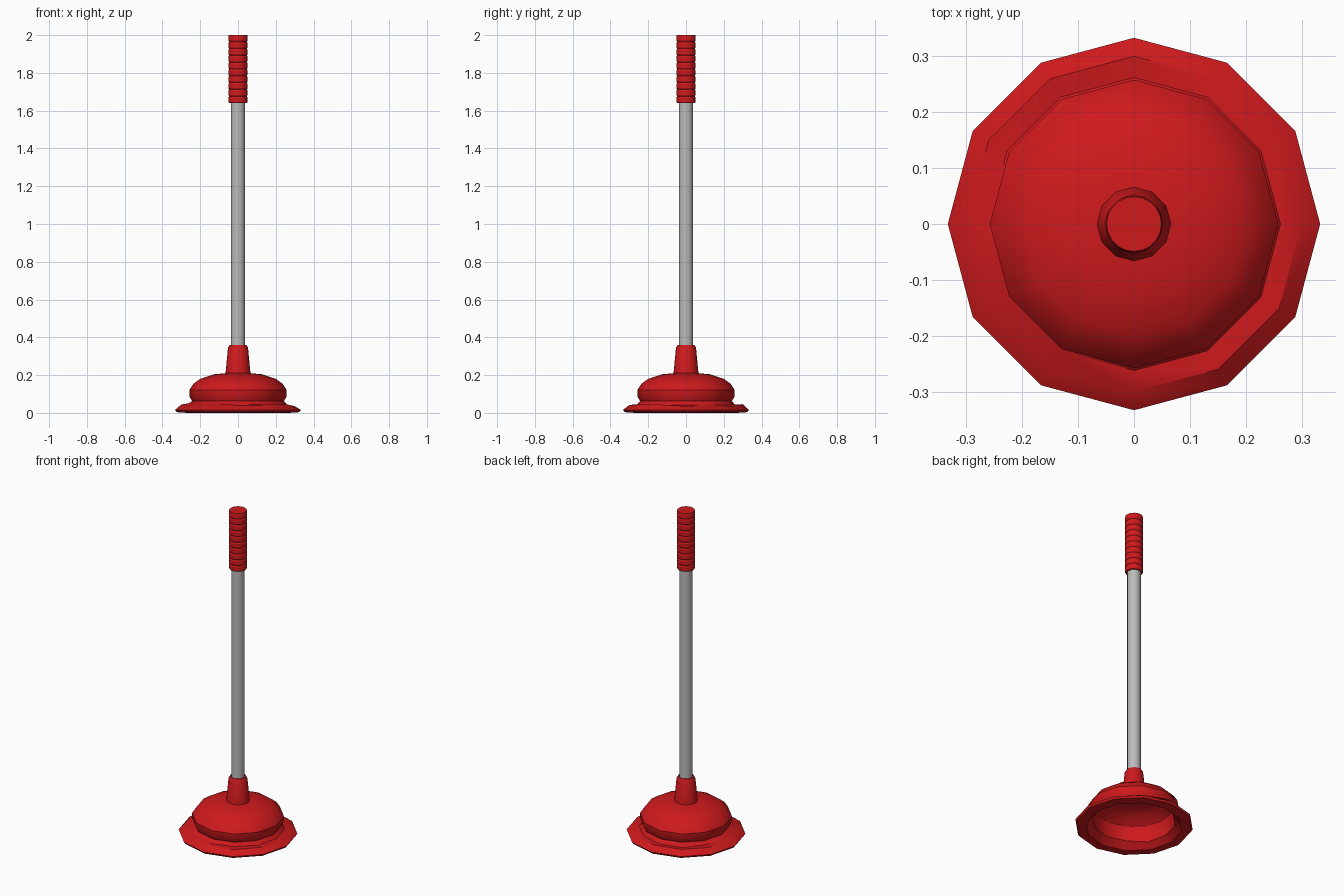
import bpy, bmesh, math, random

if "Cube" in bpy.data.objects:
    bpy.data.objects.remove(bpy.data.objects["Cube"])

random.seed(4)


def material(name, color):
    m = bpy.data.materials.new(name)
    m.diffuse_color = color
    m.use_nodes = True
    m.node_tree.nodes["Principled BSDF"].inputs["Base Color"].default_value = m.diffuse_color
    return m


def lathe(name, profile, sides, mat=None, smooth=35, jitter=0.0, twist=0.0):
    """Revolve (radius, z) points about z; radius 0 makes a pole."""
    bm = bmesh.new()
    rings = []
    for i, (r, z) in enumerate(profile):
        if r == 0:
            rings.append([bm.verts.new((0, 0, z))] * sides)
            continue
        ring = []
        for k in range(sides):
            a = 2 * math.pi * k / sides + twist
            dz = random.uniform(-jitter, jitter) if 0.02 < z < 0.06 else 0
            ring.append(bm.verts.new((r * math.cos(a), r * math.sin(a), z + dz)))
        rings.append(ring)
    for a, b in zip(rings, rings[1:]):
        for k in range(sides):
            n = (k + 1) % sides
            bm.faces.new(list(dict.fromkeys((a[k], a[n], b[n], b[k]))))
    bmesh.ops.recalc_face_normals(bm, faces=bm.faces)
    me = bpy.data.meshes.new(name)
    bm.to_mesh(me)
    bm.free()
    ob = bpy.data.objects.new(name, me)
    bpy.context.collection.objects.link(ob)
    if mat:
        me.materials.append(mat)
    bpy.ops.object.select_all(action='DESELECT')
    ob.select_set(True)
    bpy.context.view_layer.objects.active = ob
    bpy.ops.object.shade_smooth_by_angle(angle=math.radians(smooth))
    return ob


red = material("red_rubber", (0.62, 0.01, 0.012, 1))
grey = material("grey_metal", (0.5, 0.5, 0.5, 1))

# Hollow rubber cup: neck, dome, pinched waist, flared lip, then the inside
cup = [(0, 0.355), (0.045, 0.36), (0.053, 0.345), (0.066, 0.21),
       (0.13, 0.204), (0.2, 0.18), (0.235, 0.155), (0.258, 0.12),
       (0.256, 0.085), (0.243, 0.062),
       (0.262, 0.045), (0.3, 0.04), (0.333, 0.016), (0.325, 0.004),
       (0.27, 0.0), (0.232, 0.035), (0.238, 0.09), (0.225, 0.13),
       (0.18, 0.165), (0.12, 0.185), (0, 0.19)]
lathe("rubber_cup", cup, 12, red, 32, jitter=0.007)

# Rod running from the neck into the grip
lathe("rod", [(0, 0.34), (0.038, 0.34), (0.038, 1.66), (0, 1.66)], 16, grey)

# Ribbed grip
bottom, top, ribs = 1.64, 2.0, 10
step = (top - bottom) / ribs
grip = [(0, bottom)]
for i in range(ribs):
    z = bottom + i * step
    grip += [(0.047, z), (0.051, z + 0.2 * step), (0.051, z + 0.8 * step)]
grip += [(0.049, top), (0, top)]
lathe("grip", grip, 20, red, 25)
